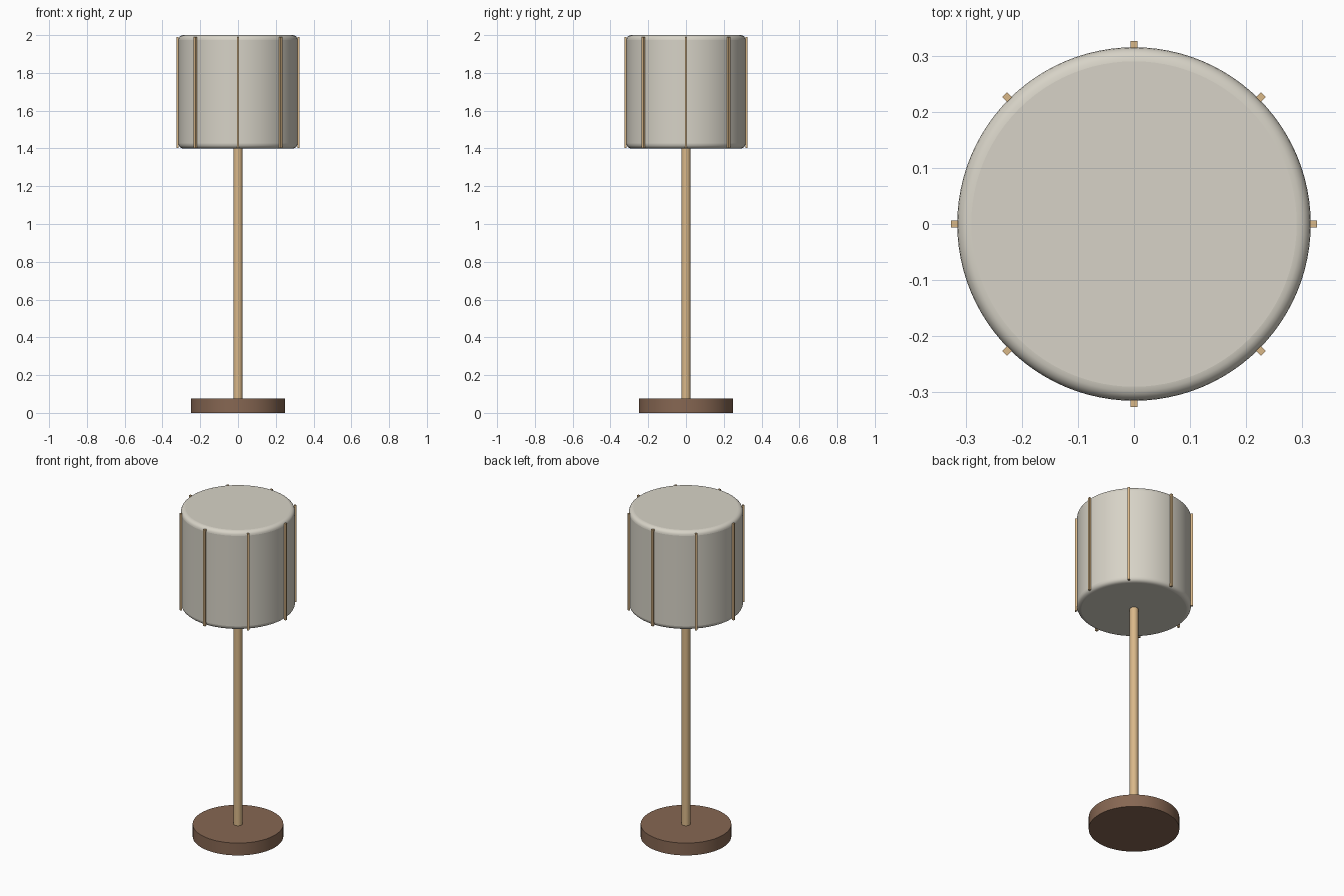
import bpy, math

if "Cube" in bpy.data.objects:
    bpy.data.objects.remove(bpy.data.objects["Cube"])


def material(name, rgb):
    m = bpy.data.materials.new(name)
    m.diffuse_color = (*rgb, 1.0)
    m.use_nodes = True
    m.node_tree.nodes["Principled BSDF"].inputs["Base Color"].default_value = m.diffuse_color
    return m


linen = material("warm_grey_linen", (0.68, 0.65, 0.57))
brass = material("pale_brass", (0.70, 0.48, 0.25))
walnut = material("walnut_brown", (0.24, 0.135, 0.085))


def cylinder(name, radius, z0, z1, mat, sides=64, bevel=0.0):
    bpy.ops.mesh.primitive_cylinder_add(vertices=sides, radius=radius, depth=z1 - z0,
                                        location=(0, 0, (z0 + z1) / 2))
    ob = bpy.context.object
    ob.name = name
    ob.data.materials.append(mat)
    bpy.ops.object.shade_smooth_by_angle(angle=math.radians(40))
    if bevel:
        mod = ob.modifiers.new("rounded_rim", 'BEVEL')
        mod.width = bevel
        mod.segments = 5
        mod.limit_method = 'ANGLE'
        mod.angle_limit = math.radians(40)
        bpy.ops.object.modifier_apply(modifier=mod.name)
        bpy.ops.object.shade_smooth_by_angle(angle=math.radians(40))
    return ob


# Base disc, pole and closed drum shade
cylinder("base", 0.25, 0.0, 0.075, walnut)
cylinder("pole", 0.024, 0.07, 1.41, brass, sides=32)
cylinder("shade", 0.315, 1.40, 2.0, linen, sides=96, bevel=0.025)

# Eight thin vertical ribs around the shade
for i in range(8):
    a = i * math.pi / 4
    bpy.ops.mesh.primitive_cube_add(
        size=1, location=(0.32 * math.cos(a), 0.32 * math.sin(a), 1.697), rotation=(0, 0, a))
    rib = bpy.context.object
    rib.name = f"shade_rib_{i + 1}"
    rib.scale = (0.0125, 0.0125, 0.587)
    rib.data.materials.append(brass)
